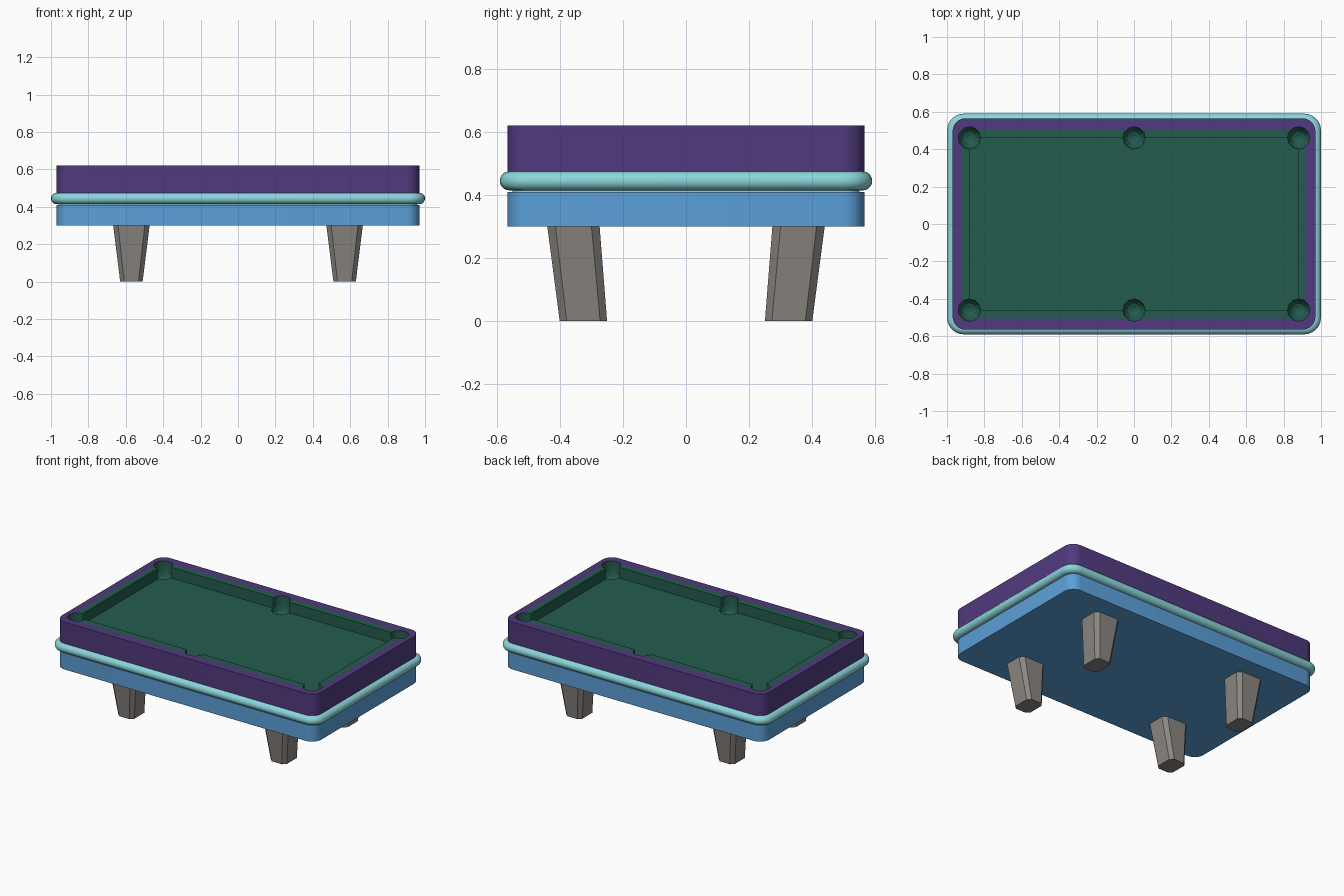
import bpy, bmesh, math

if "Cube" in bpy.data.objects:
    bpy.data.objects.remove(bpy.data.objects["Cube"])


def material(name, rgb):
    m = bpy.data.materials.new(name)
    m.diffuse_color = (*rgb, 1)
    m.use_nodes = True
    m.node_tree.nodes["Principled BSDF"].inputs["Base Color"].default_value = m.diffuse_color
    return m


BLUE = material("blue", (0.105, 0.35, 0.69))
TEAL = material("pale teal", (0.26, 0.67, 0.71))
PURPLE = material("purple", (0.082, 0.042, 0.21))
GREEN = material("felt green", (0.017, 0.107, 0.076))
GREY = material("warm grey", (0.26, 0.24, 0.22))


def loft(name, loops, *mats):
    """Skin a stack of equal-length point loops and cap both ends."""
    bm = bmesh.new()
    rings = [[bm.verts.new(p) for p in loop] for loop in loops]
    n = len(rings[0])
    for a, b in zip(rings, rings[1:]):
        for i in range(n):
            j = (i + 1) % n
            bm.faces.new((a[i], a[j], b[j], b[i]))
    bm.faces.new(rings[0][::-1])
    bm.faces.new(rings[-1])
    bmesh.ops.recalc_face_normals(bm, faces=bm.faces)
    me = bpy.data.meshes.new(name)
    bm.to_mesh(me)
    bm.free()
    for m in mats:
        me.materials.append(m)
    ob = bpy.data.objects.new(name, me)
    bpy.context.collection.objects.link(ob)
    return ob


def rounded(hx, hy, r, z, n=6, cx=0, cy=0):
    """Rounded rectangle loop; n=1 gives chamfered corners."""
    pts = []
    for k, (sx, sy) in enumerate(((1, 1), (-1, 1), (-1, -1), (1, -1))):
        for i in range(n + 1):
            a = math.pi / 2 * (k + i / n)
            pts.append((cx + sx * (hx - r) + r * math.cos(a),
                        cy + sy * (hy - r) + r * math.sin(a), z))
    return pts


def box(name, hx, hy, z0, z1, *mats):
    return loft(name, [[(hx, hy, z), (-hx, hy, z), (-hx, -hy, z), (hx, -hy, z)]
                       for z in (z0, z1)], *mats)


def activate(ob):
    bpy.ops.object.select_all(action='DESELECT')
    ob.select_set(True)
    bpy.context.view_layer.objects.active = ob


def cut(ob, cutter):
    cutter.hide_render = True
    mod = ob.modifiers.new("cut", 'BOOLEAN')
    mod.operation = 'DIFFERENCE'
    mod.solver = 'EXACT'
    mod.object = cutter
    activate(ob)
    bpy.ops.object.modifier_apply(modifier=mod.name)


def smooth(ob):
    activate(ob)
    bpy.ops.object.shade_smooth_by_angle(angle=math.radians(32))


# Lower cabinet
smooth(loft("cabinet", [rounded(0.97, 0.565, 0.07, z) for z in (0.30, 0.41)], BLUE))

# Half-round trim band with a recessed core
prof = [(0.04, 0.405), (0.04, 0.4145)]
prof += [(0.03 * (1 - math.cos(a)), 0.4445 + 0.03 * math.sin(a))
         for a in (math.pi * (i / 10 - 0.5) for i in range(11))]
prof += [(0.04, 0.4745), (0.04, 0.48)]
smooth(loft("trim_band", [rounded(1 - d, 0.59 - d, 0.09 - d, z) for d, z in prof], TEAL))

# Rim and cushion block
rim = loft("rim", [rounded(0.97, 0.565, 0.07, z) for z in (0.475, 0.62)], PURPLE, GREEN)
cushion = box("felt_bed_and_cushions", 0.92, 0.505, 0.478, 0.62, GREEN)
cutters = [box("cutter_rim", 0.92, 0.505, 0.4, 0.7),
           box("cutter_field", 0.88, 0.46, 0.548, 0.7)]
cut(rim, cutters[0])
cut(cushion, cutters[1])

# Six bowl-bottomed pockets
for x in (-0.88, 0, 0.88):
    for y in (-0.46, 0.46):
        c = loft("cutter_pocket",
                 [[(x + r * math.cos(math.tau * i / 12), y + r * math.sin(math.tau * i / 12), z)
                   for i in range(12)]
                  for r, z in ((0.012, 0.488), (0.035, 0.497), (0.052, 0.52), (0.06, 0.55), (0.06, 0.7))])
        cut(cushion, c)
        cut(rim, c)
        cutters.append(c)
for c in cutters:
    bpy.data.objects.remove(c)

# Walls facing inwards on the rim are felt coloured
for p in rim.data.polygons:
    inner = abs(p.center.x) < 0.945 and abs(p.center.y) < 0.53
    p.material_index = 1 if inner and abs(p.normal.z) < 0.9 else 0
smooth(rim)

# Tapered, inward-leaning chamfered legs
for sx, nx in ((-1, "left"), (1, "right")):
    for sy, ny in ((-1, "front"), (1, "back")):
        loft(f"{ny}_{nx}_leg",
             [rounded(0.06, 0.075, 0.022, 0, 1, sx * 0.57, sy * 0.325),
              rounded(0.098, 0.083, 0.026, 0.305, 1, sx * 0.57, sy * 0.357)], GREY)
